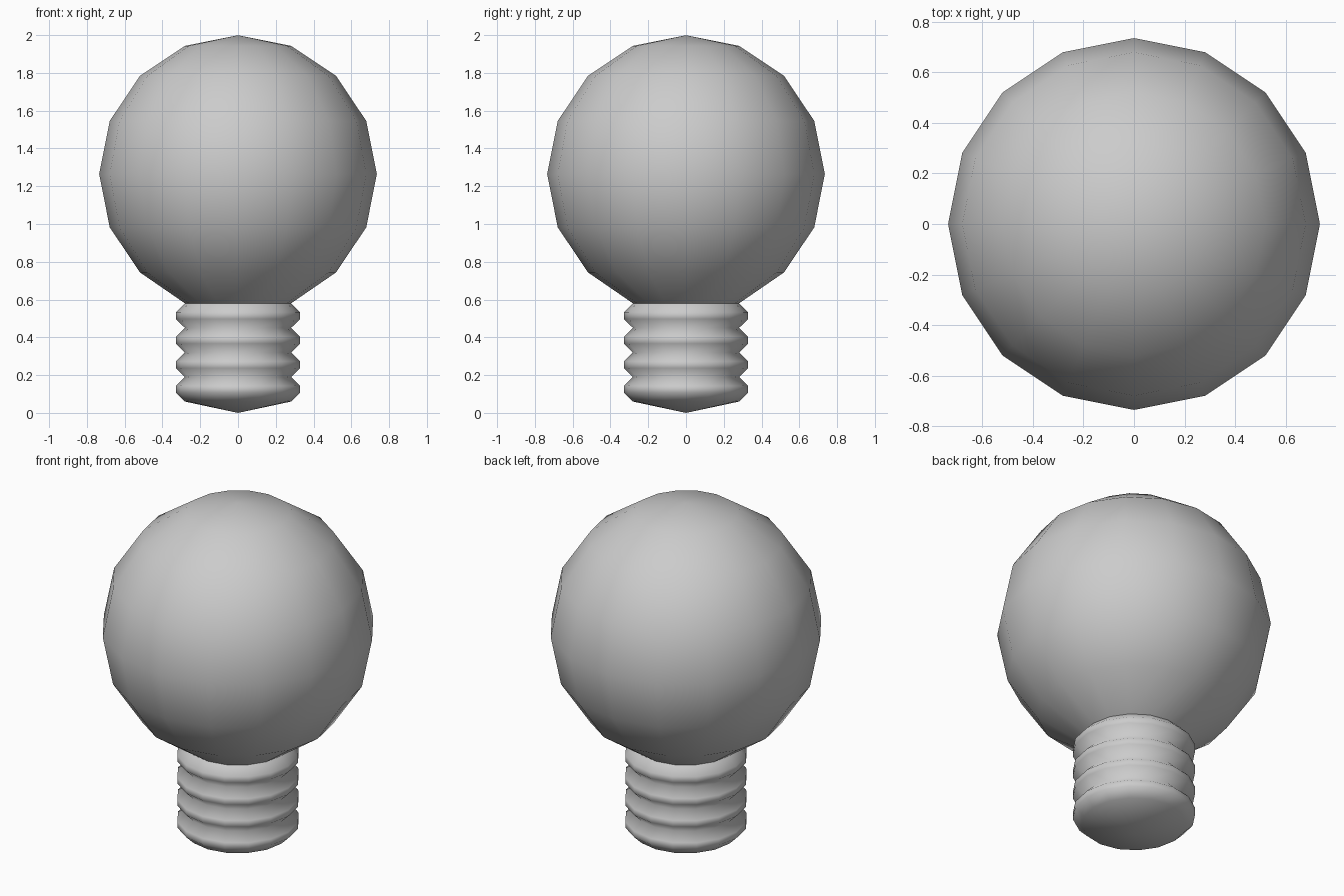
import bpy, bmesh, math

if "Cube" in bpy.data.objects:
    bpy.data.objects.remove(bpy.data.objects["Cube"])

SIDES = 16


def lathe(name, profile):
    """Revolve (radius, z) points, listed bottom to top, around the z axis."""
    bm = bmesh.new()
    rings = []
    for r, z in profile:
        if r == 0:
            rings.append([bm.verts.new((0, 0, z))] * SIDES)
        else:
            rings.append([bm.verts.new((r * math.cos(2 * math.pi * i / SIDES),
                                        r * math.sin(2 * math.pi * i / SIDES), z))
                          for i in range(SIDES)])
    for low, high in zip(rings, rings[1:]):
        for i in range(SIDES):
            j = (i + 1) % SIDES
            corners = list(dict.fromkeys((low[i], low[j], high[j], high[i])))
            bm.faces.new(corners).smooth = True
    mesh = bpy.data.meshes.new(name)
    bm.to_mesh(mesh)
    bm.free()
    obj = bpy.data.objects.new(name, mesh)
    bpy.context.collection.objects.link(obj)
    return obj


# Glass globe: a coarse sphere, open where it meets the neck
R, CENTRE = 0.735, 1.264
NECK = (0.281, 0.58)
globe = [NECK]
for k in range(2, 9):
    a = math.pi * k / 8
    r = 0 if k == 8 else R * math.sin(a)
    globe.append((r, CENTRE - R * math.cos(a)))
lathe("glass_globe", globe)

# Screw base: shallow pointed bottom and four stacked thread ridges
PITCH, START = 0.13, 0.06
base = [(0, 0), (0.281, START)]
for n in range(4):
    z = START + n * PITCH
    base += [(0.329, z + 0.047), (0.329, z + 0.083), (0.281, z + PITCH)]
base[-1] = NECK
lathe("screw_base", base)
